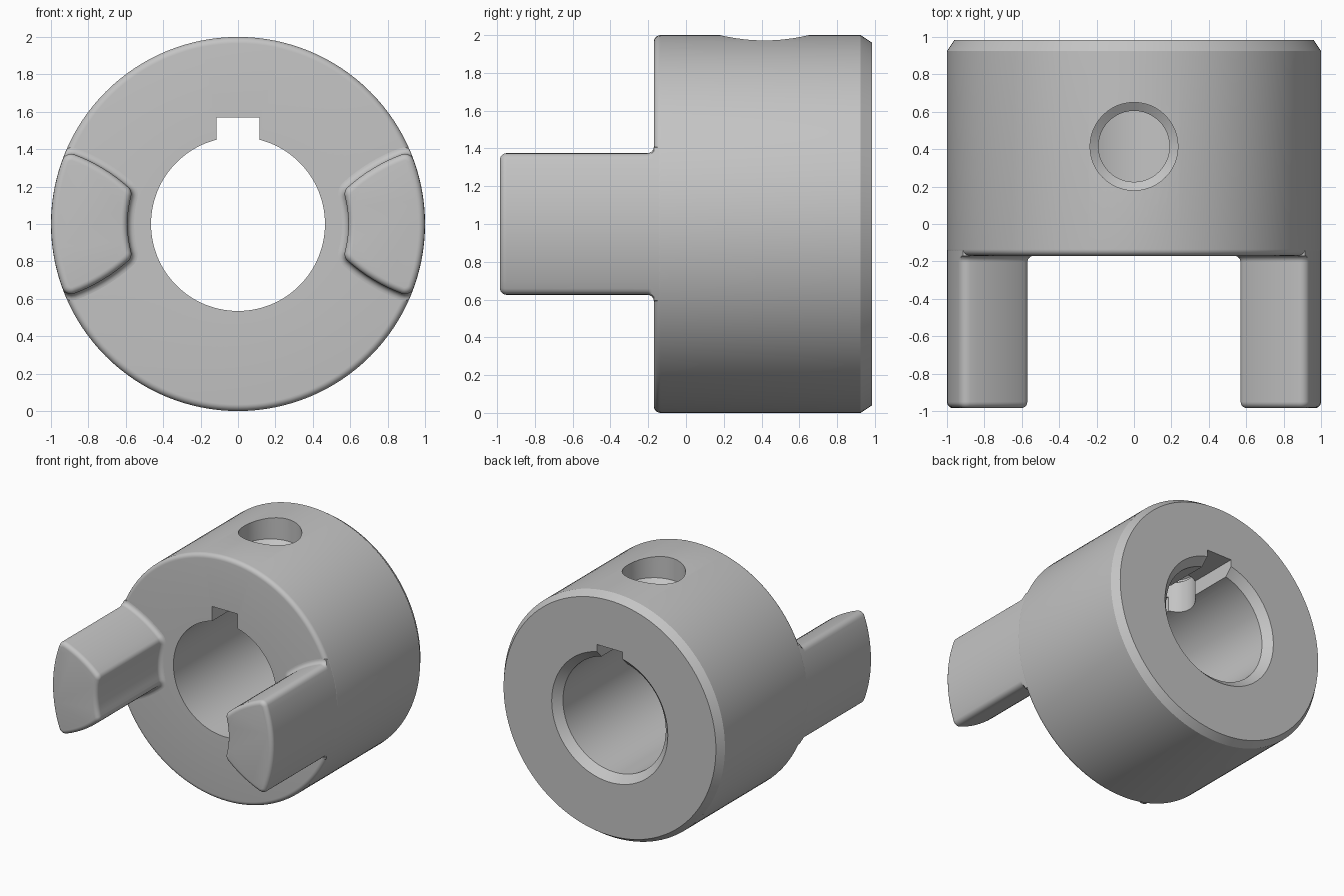
import bpy
import math
from mathutils import Vector

cube = bpy.data.objects.get("Cube")
if cube:
    bpy.data.objects.remove(cube)

steel = bpy.data.materials.new("steel_grey")
steel.use_nodes = True
steel.diffuse_color = (0.55, 0.55, 0.55, 1)
steel.node_tree.nodes["Principled BSDF"].inputs["Base Color"].default_value = (0.55, 0.55, 0.55, 1)

FRONT, BACK, TIP = -0.17, 0.985, -0.985
FILLET = 0.035
QUARTER = [math.radians(a) for a in range(0, 91, 15)]


def make_object(name, verts, faces):
    mesh = bpy.data.meshes.new(name)
    mesh.from_pydata(verts, [], faces)
    mesh.materials.append(steel)
    obj = bpy.data.objects.new(name, mesh)
    bpy.context.collection.objects.link(obj)
    return obj


def loft(name, rings, capped):
    """Skin equal-sized rings; either cap both ends or join last ring to first."""
    n, m = len(rings[0]), len(rings)
    verts = [p for ring in rings for p in ring]
    faces = [(i * n + j, i * n + (j + 1) % n,
              (i + 1) % m * n + (j + 1) % n, (i + 1) % m * n + j)
             for i in range(m - 1 if capped else m) for j in range(n)]
    if capped:
        faces += [tuple(reversed(range(n))), tuple(range((m - 1) * n, m * n))]
    obj = make_object(name, verts, faces)
    bpy.context.view_layer.objects.active = obj
    bpy.ops.object.select_all(action='DESELECT')
    obj.select_set(True)
    bpy.ops.object.mode_set(mode='EDIT')
    bpy.ops.mesh.select_all(action='SELECT')
    bpy.ops.mesh.normals_make_consistent(inside=False)
    bpy.ops.object.mode_set(mode='OBJECT')
    return obj


def circle(radius, segments):
    for i in range(segments):
        a = math.tau * i / segments
        yield radius * math.cos(a), radius * math.sin(a)


def smooth(obj):
    bpy.ops.object.select_all(action='DESELECT')
    obj.select_set(True)
    bpy.context.view_layer.objects.active = obj
    bpy.ops.object.shade_smooth_by_angle(angle=math.radians(30))


# Hub: revolved ring with rounded front rim, chamfered rear rim and bore
profile = [(0.465, FRONT)]
profile += [(1 - FILLET + FILLET * math.sin(a), FRONT + FILLET * (1 - math.cos(a))) for a in QUARTER]
profile += [(1, 0.925), (0.96, BACK), (0.525, BACK), (0.465, 0.925)]
hub = loft("hub", [[(x, y, z + 1) for x, z in circle(r, 128)] for r, y in profile], False)

# Keyway cutter
bpy.ops.mesh.primitive_cube_add(size=1, location=(0, 0.4, 1.37))
keyway = bpy.context.object
keyway.name = "keyway_cutter"
keyway.scale = (0.23, 1.6, 0.4)

# Set screw hole cutter: wide mouth, one thread groove, narrow pilot
hole = [(0.235, 2.1), (0.235, 1.82), (0.19, 1.79), (0.19, 1.76),
        (0.235, 1.735), (0.235, 1.72), (0.19, 1.69), (0.19, 1.2)]
screw_hole = loft("screw_hole_cutter",
                  [[(x, y + 0.415, z) for x, y in circle(r, 48)] for r, z in hole], True)

for cutter in (keyway, screw_hole):
    cutter.hide_render = True
    cutter.hide_set(True)
    mod = hub.modifiers.new(cutter.name, 'BOOLEAN')
    mod.operation = 'DIFFERENCE'
    mod.solver = 'EXACT'
    mod.object = cutter

# Bake the cuts so the shading can be set on the finished hub
graph = bpy.context.evaluated_depsgraph_get()
cut_mesh = bpy.data.meshes.new_from_object(hub.evaluated_get(graph))
hub.modifiers.clear()
hub.data = cut_mesh
for cutter in (keyway, screw_hole):
    bpy.data.objects.remove(cutter)
smooth(hub)

# Jaw cross-section: core points with outward normals, grown by a corner radius
CORNER = 0.05
inner, outer = Vector((0.62, 0.16)), Vector((0.893, 0.325))


def arc_points(corner, steps, sign):
    half = math.atan2(corner.y, corner.x)
    for i in range(steps + 1):
        a = half * i / steps
        d = Vector((math.cos(a), math.sin(a)))
        yield d * corner.length, d * sign


def side_points(steps):
    chord = inner - outer
    along = chord.normalized()
    normal = Vector((along.y, -along.x))
    if normal.y < 0:
        normal = -normal
    bulge = 0.015
    for i in range(steps + 1):
        t = i / steps
        slope = 4 * bulge * (1 - 2 * t) / chord.length
        yield outer + chord * t + normal * bulge * 4 * t * (1 - t), (normal - along * slope).normalized()


def round_corner(before, after, steps=5):
    (p, n0), (_, n1) = before, after
    turn = n0.angle_signed(n1)
    for i in range(1, steps):
        a = -turn * i / steps
        yield p, Vector((n0.x * math.cos(a) - n0.y * math.sin(a), n0.x * math.sin(a) + n0.y * math.cos(a)))


rim = list(arc_points(outer, 8, 1))
side = list(side_points(8))
throat = list(reversed(list(arc_points(inner, 5, -1))))
upper = rim + list(round_corner(rim[-1], side[0])) + side + list(round_corner(side[-1], throat[0])) + throat
lower = [(Vector((p.x, -p.y)), Vector((n.x, -n.y))) for p, n in reversed(upper[1:-1])]
outline = upper + lower


def jaw_ring(grow, y, mirror):
    ring = []
    for p, n in outline:
        q = p + n * (CORNER + grow)
        if q.length > 0.999:
            q = q.normalized() * 0.999
        ring.append((q.x * mirror, y, q.y + 1))
    return ring


# Jaws: flared root fillet, straight shank, rounded tip
stations = [(FILLET, -0.12)]
stations += [(FILLET * (1 - math.sin(a)), FRONT - FILLET * (1 - math.cos(a))) for a in QUARTER]
stations += [(-FILLET * (1 - math.cos(a)), TIP + FILLET * (1 - math.sin(a))) for a in QUARTER]
for name, mirror in (("left_jaw", 1), ("right_jaw", -1)):
    smooth(loft(name, [jaw_ring(g, y, mirror) for g, y in stations], True))
